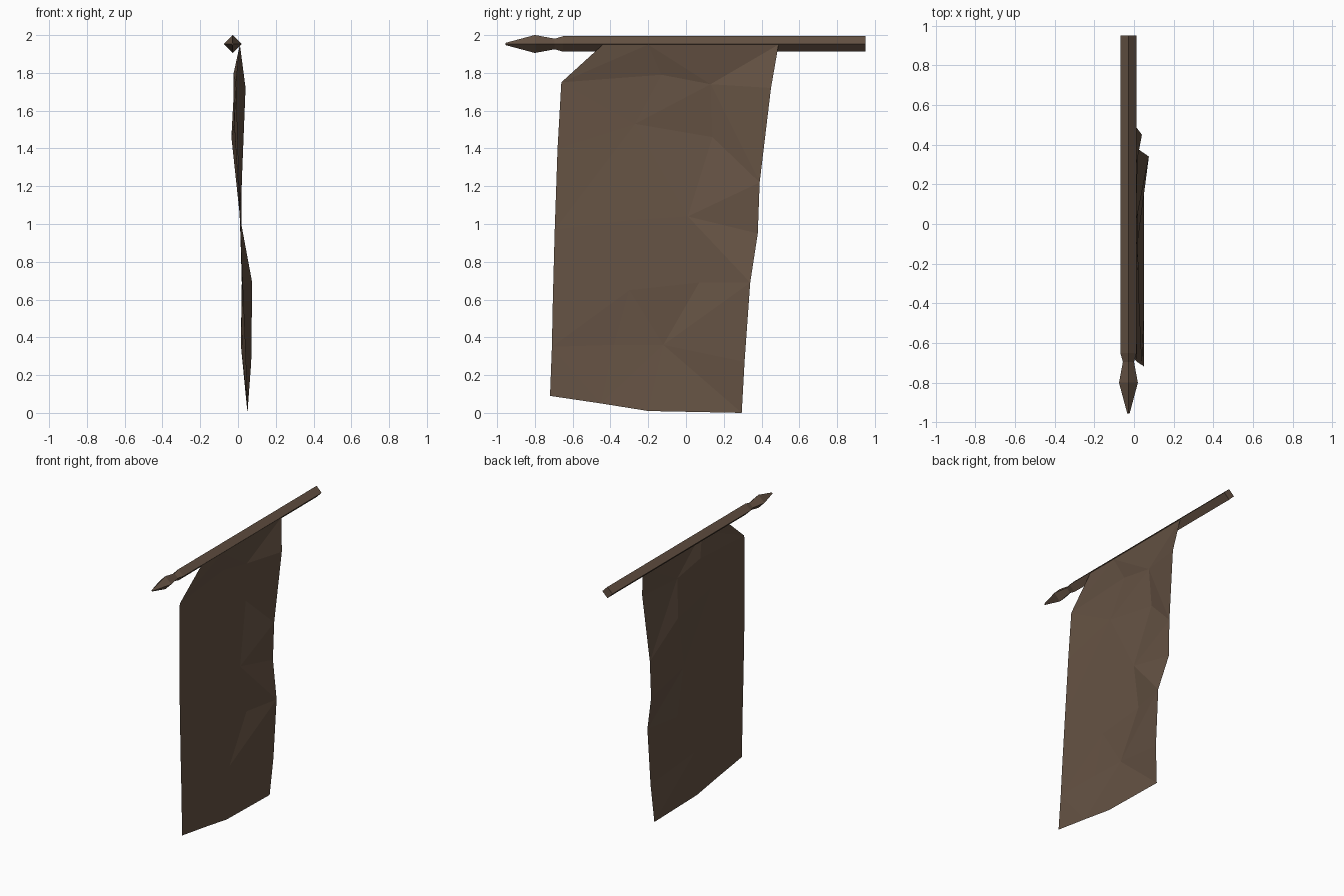
import bpy, math

cube = bpy.data.objects.get("Cube")
if cube:
    bpy.data.objects.remove(cube, do_unlink=True)


def make_material(name, colour):
    mat = bpy.data.materials.new(name)
    mat.use_nodes = True
    mat.diffuse_color = colour
    bsdf = mat.node_tree.nodes["Principled BSDF"]
    bsdf.inputs["Base Color"].default_value = colour
    bsdf.inputs["Roughness"].default_value = 0.9
    return mat


brown = make_material("dull_brown", (0.13, 0.085, 0.057, 1))


def make_object(name, verts, faces):
    mesh = bpy.data.meshes.new(name)
    mesh.from_pydata(verts, [], faces)
    mesh.materials.append(brown)
    obj = bpy.data.objects.new(name, mesh)
    bpy.context.collection.objects.link(obj)
    return obj


def diamond_rod(name, profile):
    """Four-sided rod along y from (y, radius) stations, capped at both ends."""
    verts, faces = [], []
    for y, r in profile:
        for k in range(4):
            a = k * math.pi / 2
            verts.append((-0.028 + r * math.cos(a), y, 1.953 + r * math.sin(a)))
    for i in range(len(profile) - 1):
        for k in range(4):
            a, b = i * 4 + k, i * 4 + (k + 1) % 4
            faces.append((a, a + 4, b + 4, b))
    last = len(verts) - 4
    faces += [(0, 1, 2, 3), (last + 3, last + 2, last + 1, last)]
    return make_object(name, verts, faces)


# Pole and its spear-shaped finial
diamond_rod("pole", [(-0.65, 0.041), (0.95, 0.041)])
diamond_rod("pole_finial", [(-0.955, 0.006), (-0.8, 0.0475), (-0.695, 0.028), (-0.65, 0.041)])

# Hanging cloth: rows from top to bottom, each point is (x, y, z)
rows = [
    [(0.01, -0.44, 1.95), (0.01, -0.2, 1.95), (0.01, 0.15, 1.95), (0.01, 0.49, 1.95)],
    [(-0.01, -0.66, 1.75), (-0.025, -0.13, 1.79), (-0.02, 0.13, 1.74), (0.04, 0.45, 1.72)],
    [(0.0, -0.68, 1.4), (-0.02, -0.27, 1.53), (-0.035, 0.14, 1.46), (0.02, 0.39, 1.22)],
    [(0.015, -0.695, 0.97), (0.01, -0.3, 1.02), (0.01, 0.01, 1.04), (0.017, 0.38, 0.95)],
    [(0.03, -0.705, 0.6), (0.022, -0.3, 0.65), (0.02, 0.07, 0.69), (0.075, 0.34, 0.69)],
    [(0.04, -0.71, 0.35), (0.025, -0.38, 0.36), (0.015, -0.12, 0.36), (0.07, 0.31, 0.27)],
    [(0.05, -0.72, 0.09), (0.05, -0.45, 0.05), (0.05, -0.2, 0.01), (0.05, 0.295, 0.0)],
]
faces = []
for r in range(len(rows) - 1):
    for c in range(3):
        a, b = r * 4 + c, r * 4 + c + 1
        d, e = a + 4, b + 4
        # Alternate the creases so the folds look irregular
        if (r + c) % 2:
            faces += [(a, d, e), (a, e, b)]
        else:
            faces += [(a, d, b), (b, d, e)]
make_object("banner_cloth", [p for row in rows for p in row], faces)
